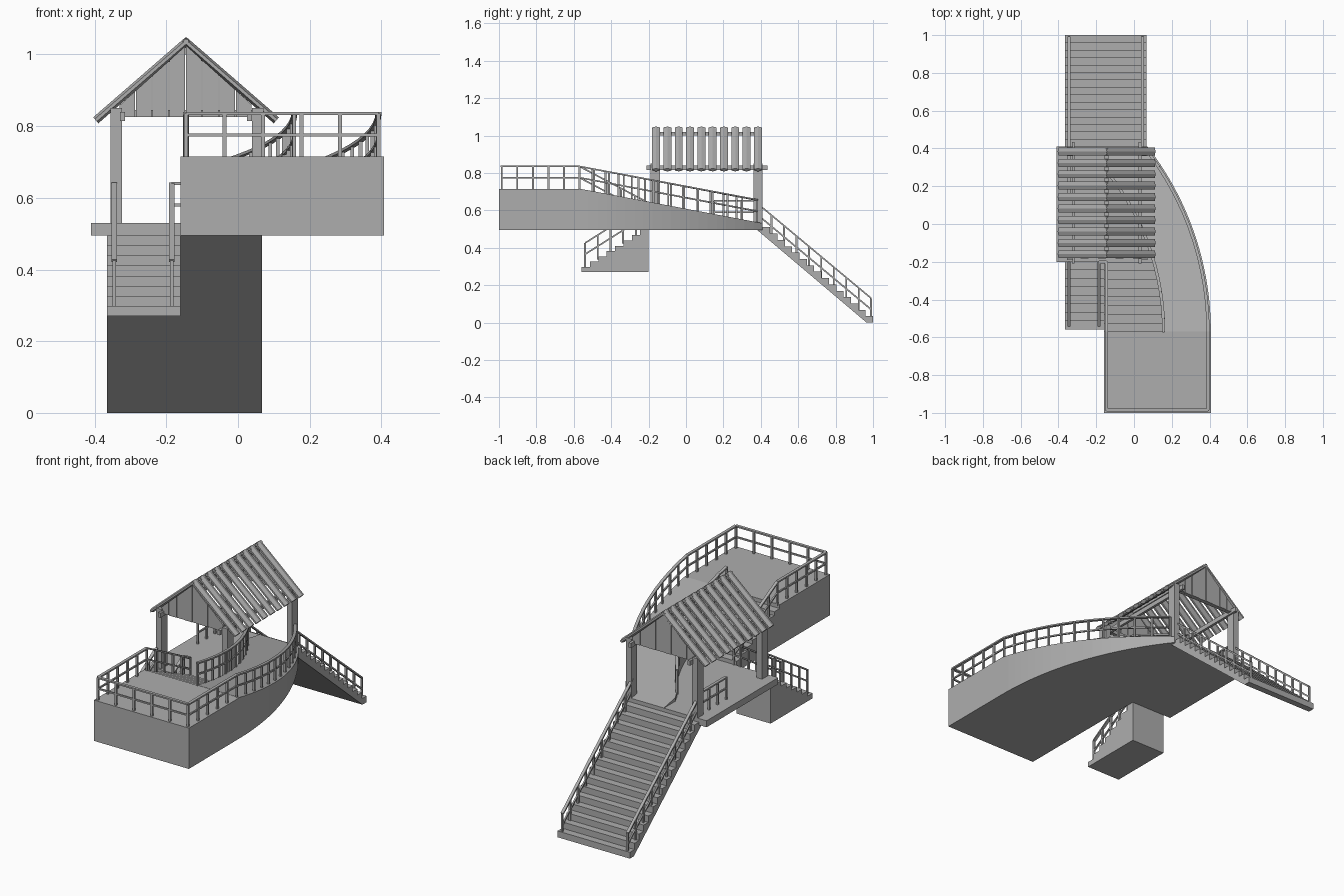
import bpy, bmesh
from math import sqrt
from mathutils import Vector, Matrix

if "Cube" in bpy.data.objects:
    bpy.data.objects.remove(bpy.data.objects["Cube"])

wood = bpy.data.materials.new("dark_grey_wood")
wood.diffuse_color = (0.42, 0.42, 0.42, 1)
wood.use_nodes = True
wood.node_tree.nodes["Principled BSDF"].inputs["Base Color"].default_value = wood.diffuse_color


def finish(name, bm):
    bmesh.ops.recalc_face_normals(bm, faces=bm.faces[:])
    me = bpy.data.meshes.new(name)
    bm.to_mesh(me)
    bm.free()
    me.materials.append(wood)
    ob = bpy.data.objects.new(name, me)
    bpy.context.collection.objects.link(ob)
    return ob


def add_box(bm, x0, x1, y0, y1, z0, z1):
    m = Matrix.Translation(((x0+x1)/2, (y0+y1)/2, (z0+z1)/2)) @ Matrix.Diagonal((x1-x0, y1-y0, z1-z0, 1))
    bmesh.ops.create_cube(bm, size=1, matrix=m)


def add_beam(bm, a, b, w, h, sides=4):
    # bar from a to b, w sideways and h upwards; sides=6 gives a log
    a, b = Vector(a), Vector(b)
    d = (b - a).normalized()
    side = d.cross(Vector((0, 0, 1))).normalized()
    up = side.cross(d)
    rot = Matrix((side, d, up)).transposed().to_4x4()
    if sides == 4:
        m = Matrix.Translation((a+b)/2) @ rot @ Matrix.Diagonal((w, (b-a).length, h, 1))
        bmesh.ops.create_cube(bm, size=1, matrix=m)
        return
    prof = ((.5, -.2), (.5, .2), (0, .5), (-.5, .2), (-.5, -.2), (0, -.5))
    ends = [[bm.verts.new(e + side*u*w + up*v*h) for u, v in prof] for e in (a, b)]
    for i in range(6):
        j = (i+1) % 6
        bm.faces.new((ends[0][i], ends[0][j], ends[1][j], ends[1][i]))
    bm.faces.new(ends[0])
    bm.faces.new(ends[1][::-1])


def add_prism(bm, pts, axis, a, b):
    # profile pts: (y,z) along x, or (x,z) along y
    def place(p, t):
        return (t, p[0], p[1]) if axis == 'x' else (p[0], t, p[1])
    lo = [bm.verts.new(place(p, a)) for p in pts]
    hi = [bm.verts.new(place(p, b)) for p in pts]
    n = len(pts)
    bm.faces.new(lo)
    bm.faces.new(hi[::-1])
    for i in range(n):
        j = (i+1) % n
        bm.faces.new((lo[i], lo[j], hi[j], hi[i]))


def railing(name, path, spacing=0.085, height=0.12):
    bm = bmesh.new()
    path = [Vector(p) for p in path]
    for k, (a, b) in enumerate(zip(path, path[1:])):
        n = max(1, round((b-a).length / spacing))
        for h, w in ((height, 0.016), (height*0.5, 0.008)):
            up = Vector((0, 0, h))
            add_beam(bm, a+up, b+up, w, 0.008)
        for i in range(0 if k == 0 else 1, n+1):
            p = a.lerp(b, i/n)
            add_box(bm, p.x-.005, p.x+.005, p.y-.005, p.y+.005, p.z-.01, p.z+height)
    return finish(name, bm)


BASE, FLOOR, TOP = 0.495, 0.53, 0.715
Y0, Y1 = -0.57, 0.41
CX, R_OUT, R_IN = -1.193, 1.60, 1.35


def arc_x(r, y):
    return CX + sqrt(r*r - (y-Y0)**2)


def ramp_z(y):
    return TOP + (FLOOR - TOP) * (y-Y0)/(Y1-Y0)


# upper deck
bm = bmesh.new()
add_box(bm, -0.16, 0.407, -1, Y0, BASE, TOP)
finish("upper_deck", bm)

# curved ramp
bm = bmesh.new()
rings = []
N = 20
for i in range(N+1):
    y = Y0 + (Y1-Y0)*i/N
    xi, xo, z = max(-0.155, arc_x(R_IN, y)), arc_x(R_OUT, y), ramp_z(y)
    rings.append([bm.verts.new(p) for p in ((xi, y, BASE), (xo, y, BASE), (xo, y, z+.001), (xi, y, z+.001))])
for a, b in zip(rings, rings[1:]):
    for k in range(4):
        m = (k+1) % 4
        bm.faces.new((a[k], a[m], b[m], b[k]))
bm.faces.new(rings[0])
bm.faces.new(rings[-1][::-1])
finish("curved_ramp", bm)

# landing under the roof, with a filler next to the ramp
bm = bmesh.new()
add_box(bm, -0.41, 0.07, -0.2, Y1, BASE, FLOOR)
add_box(bm, 0.07, 0.12, -0.2, -0.07, BASE, FLOOR)
finish("landing", bm)

# inner stair from landing up to the deck
bm = bmesh.new()
n = 8
for i in range(n):
    ya = Y0 + 0.37*i/n
    yb = ya + 0.37/n
    add_box(bm, -0.16, arc_x(R_IN, ya)+.002, ya, yb, BASE, TOP - (TOP-FLOOR)*(i+1)/(n+1))
finish("upper_stair", bm)

# short stair going down to the front
n = 8
pts = [(-0.2, 0.27), (-0.2, BASE)]
run, rise = 0.358/n, (BASE-0.27)/n
for i in range(n):
    z = BASE - rise*i
    pts += [(-0.2-run*(i+1), z), (-0.2-run*(i+1), z-rise)]
bm = bmesh.new()
add_prism(bm, pts[:-1] + [(-0.558, 0.27)], 'x', -0.365, -0.16)
finish("lower_stair", bm)

# long rear stair
n = 15
run, rise = (1-Y1)/n, 0.51/n
pts = [(Y1-.03, BASE), (Y1-.03, 0.51)]
for i in range(n):
    z = 0.51 - rise*i
    pts += [(Y1+run*(i+1), z), (Y1+run*(i+1), z-rise)]
pts += [(0.965, 0)]
bm = bmesh.new()
add_prism(bm, pts, 'x', -0.365, 0.067)
finish("rear_stair", bm)

# railings
steps = 12
outer, inner = [], []
for i in range(steps+1):
    y = Y0 + 0.95*i/steps
    outer.append((arc_x(R_OUT-.015, y), y, ramp_z(y)))
    y = Y0 + 0.84*i/steps
    inner.append((arc_x(R_IN, y), y, ramp_z(y)))
railing("upper_stair_and_deck_railing", [(-0.185, -0.2, FLOOR-.01), (-0.145, -0.2, FLOOR-.01),
                                         (-0.145, Y0, TOP), (-0.145, -0.985, TOP)])
railing("front_railing", [(-0.145, -0.985, TOP), (0.392, -0.985, TOP)], 0.107)
railing("outer_railing", [(0.392, -0.985, TOP)] + outer)
railing("inner_ramp_railing", inner)
for label, x in (("left", -0.345), ("right", 0.045)):
    railing(label + "_rear_stair_railing", [(x, 0.39, 0.51), (x, 0.99, 0.01)])
for label, x in (("left", -0.345), ("right", -0.185)):
    railing(label + "_lower_stair_railing", [(x, -0.2, FLOOR-.01), (x, -0.54, 0.305)])
railing("landing_railing", [(-0.345, 0.15, FLOOR), (-0.345, 0.37, FLOOR)])

# roof posts and beams
RX, RZ, SLOPE = -0.145, 1.038, 0.9
bm = bmesh.new()
for x in (-0.34, 0.055):
    for y in (-0.165, 0.385):
        add_box(bm, x-.016, x+.016, y-.025, y+.025, FLOOR-.02, 0.85)
finish("roof_posts", bm)
bm = bmesh.new()
for x in (-0.322, 0.032):
    add_box(bm, x-.007, x+.007, -0.21, 0.435, 0.815, 0.84)
for y in (-0.165, 0.385):
    add_box(bm, -0.335, 0.05, y-.008, y+.008, 0.825, 0.845)
add_box(bm, RX-.01, RX+.01, -0.17, 0.39, 1.0, 1.02)
finish("roof_beams", bm)

# roof slats on both slopes
bm = bmesh.new()
for i in range(10):
    y = -0.16 + 0.0605*i
    for s in (-1, 1):
        add_beam(bm, (RX - s*.006, y, RZ+.002), (RX + s*.252, y, RZ - .252*SLOPE + .005), 0.042, 0.022, 6)
finish("roof_slats", bm)

# boarded gables
bm = bmesh.new()
nb = 8
w = 0.372/nb
for y in (-0.175, 0.395):
    for i in range(nb):
        xa = RX - 0.186 + w*i
        xb = xa + w - .003
        d = 0.007 if i % 2 else 0.005
        tops = [(x, 1.025 - SLOPE*abs(x-RX)) for x in (xb, xa)]
        add_prism(bm, [(xa, 0.825), (xb, 0.825)] + tops, 'y', y-d, y+d)
finish("gable_boards", bm)
